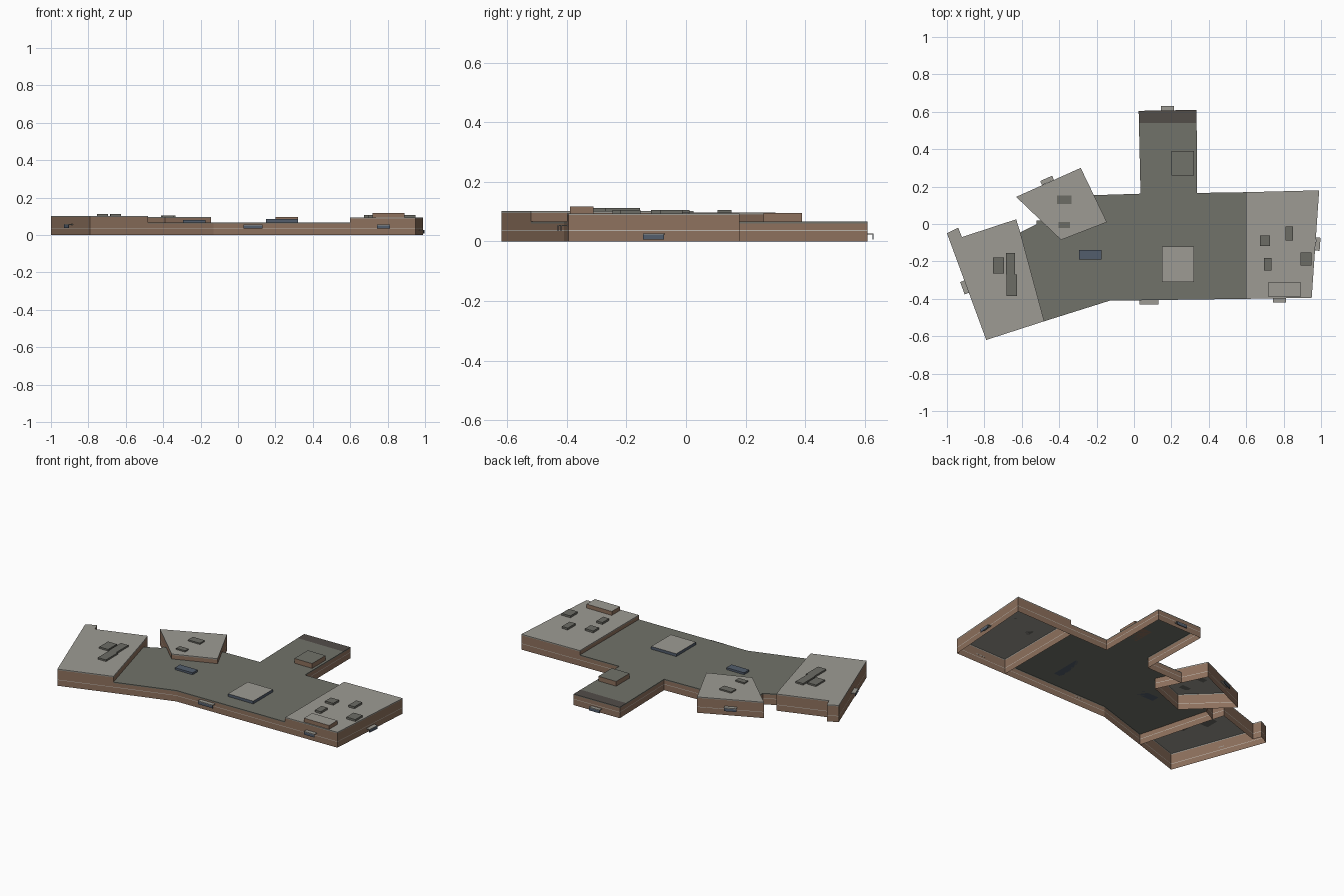
import bpy, bmesh
from math import radians
from mathutils import Matrix

cube = bpy.data.objects.get("Cube")
if cube:
    bpy.data.objects.remove(cube, do_unlink=True)


def material(name, r, g, b):
    m = bpy.data.materials.new(name)
    m.use_nodes = True
    m.diffuse_color = (r, g, b, 1)
    m.node_tree.nodes["Principled BSDF"].inputs["Base Color"].default_value = (r, g, b, 1)
    return m


BRICK = material("brown brick", 0.27, 0.165, 0.11)
TRIM = material("pale trim", 0.5, 0.46, 0.41)
DARK_ROOF = material("dark grey roof", 0.165, 0.168, 0.143)
PALE_ROOF = material("pale grey roof", 0.34, 0.33, 0.295)
TAR = material("dark brown roof", 0.085, 0.074, 0.066)
UNIT = material("grey metal", 0.15, 0.15, 0.13)
GLASS = material("blue glass", 0.085, 0.11, 0.15)


def finish(name, bm, mats):
    me = bpy.data.meshes.new(name)
    bm.to_mesh(me)
    bm.free()
    for m in mats:
        me.materials.append(m)
    ob = bpy.data.objects.new(name, me)
    bpy.context.collection.objects.link(ob)
    return ob


def block(name, outline, height, roof, shared=(), strip_y=None):
    """Open-bottomed hall: banded walls, roof edge and roof. Shared edges get no wall."""
    bm = bmesh.new()
    levels = [0, 0.035, 0.038, height - 0.006, height]
    rings = [[bm.verts.new((x, y, z)) for x, y in outline] for z in levels]
    n = len(outline)
    for band, mat in enumerate((0, 1, 0, 2)):
        low, high = rings[band], rings[band + 1]
        for i in range(n):
            if i not in shared:
                j = (i + 1) % n
                bm.faces.new((low[i], low[j], high[j], high[i])).material_index = mat
    bm.faces.new(rings[-1]).material_index = 2
    # Dark roof strip at the far end
    if strip_y:
        bmesh.ops.bisect_plane(bm, geom=bm.verts[:] + bm.edges[:] + bm.faces[:],
                               plane_co=(0, strip_y, 0), plane_no=(0, 1, 0))
        bm.normal_update()
        for f in bm.faces:
            if f.normal.z > 0.9 and f.calc_center_median().y > strip_y:
                f.material_index = 3
    return finish(name, bm, (BRICK, TRIM, roof, TAR))


def box(name, x0, x1, y0, y1, z0, z1, side, top=None, frame=None):
    """Box with its own top colour; frame places it in a turned position."""
    bm = bmesh.new()
    bmesh.ops.create_cube(bm, size=1)
    bmesh.ops.scale(bm, verts=bm.verts, vec=(x1 - x0, y1 - y0, z1 - z0))
    bmesh.ops.translate(bm, verts=bm.verts, vec=((x0 + x1) / 2, (y0 + y1) / 2, (z0 + z1) / 2))
    bm.normal_update()
    for f in bm.faces:
        f.material_index = int(f.normal.z > 0.9)
    if frame:
        bm.transform(frame)
    return finish(name, bm, (side, top or side))


def canopy(name, x, y, turn, width, z):
    """Entrance roof with a hanging front panel; at turn 0 it faces -y."""
    frame = Matrix.Translation((x, y, z)) @ Matrix.Rotation(radians(turn), 4, 'Z')
    w = width / 2
    box(name + "_roof", -w, w, -0.024, 0, -0.004, 0, PALE_ROOF, frame=frame)
    box(name + "_panel", -w, w, -0.024, -0.021, -0.02, -0.004, GLASS, frame=frame)


# Halls
block("main_hall", [(-0.48, -0.52), (-0.13, -0.41), (0.6, -0.4), (0.6, 0.17),
                    (0.337, 0.166), (0.335, 0.61), (0.025, 0.605), (0.035, 0.162),
                    (-0.215, 0.154), (-0.145, 0.01), (-0.39, -0.085), (-0.5, 0.02),
                    (-0.52, 0.02), (-0.52, 0.0), (-0.608, -0.045)],
      0.067, DARK_ROOF, shared=(2, 8, 9, 10, 14), strip_y=0.54)
block("west_hall", [(-1, -0.05), (-0.79, -0.62), (-0.48, -0.52), (-0.608, -0.045),
                    (-0.63, 0.025), (-0.92, -0.07), (-0.94, -0.02)], 0.102, PALE_ROOF)
block("corner_hall", [(-0.63, 0.145), (-0.39, -0.085), (-0.145, 0.01), (-0.285, 0.3)],
      0.097, PALE_ROOF)
block("east_hall", [(0.6, -0.4), (0.95, -0.395), (0.99, 0.18), (0.6, 0.17)],
      0.094, PALE_ROOF)

# Raised roof rooms
box("central_skylight", 0.15, 0.32, -0.31, -0.12, 0.067, 0.084, GLASS, PALE_ROOF)
box("north_roof_room", 0.2, 0.32, 0.26, 0.39, 0.067, 0.096, BRICK, DARK_ROOF)
box("east_roof_room", 0.72, 0.89, -0.39, -0.31, 0.094, 0.118, BRICK, PALE_ROOF)
box("glass_rooflight", -0.295, -0.175, -0.19, -0.14, 0.067, 0.079, GLASS)

# Roof machinery: centre, size and roof height with machine height
groups = {
    "east_unit": (0.094, 0.012, [(0.7, -0.09, 0.055, 0.055), (0.714, -0.215, 0.04, 0.065),
                                 (0.83, -0.05, 0.04, 0.075), (0.92, -0.187, 0.06, 0.07)]),
    "west_unit": (0.102, 0.01, [(-0.725, -0.222, 0.06, 0.085), (-0.66, -0.212, 0.05, 0.115),
                                (-0.653, -0.327, 0.055, 0.115)]),
    "corner_unit": (0.097, 0.008, [(-0.373, 0.13, 0.08, 0.047), (-0.373, -0.005, 0.06, 0.034)]),
}
for name, (roof, tall, units) in groups.items():
    for x, y, w, d in units:
        box(name, x - w / 2, x + w / 2, y - d / 2, y + d / 2, roof, roof + tall, UNIT)

# Entrance canopies
canopy("front_canopy", 0.08, -0.407, 0, 0.1, 0.055)
canopy("south_east_canopy", 0.777, -0.397, 0, 0.07, 0.055)
canopy("east_canopy", 0.971, -0.107, 86, 0.07, 0.027)
canopy("north_canopy", 0.18, 0.606, 180, 0.07, 0.027)
canopy("west_canopy", -0.895, -0.335, -70, 0.07, 0.058)
canopy("corner_canopy", -0.46, 0.222, 204, 0.07, 0.055)
